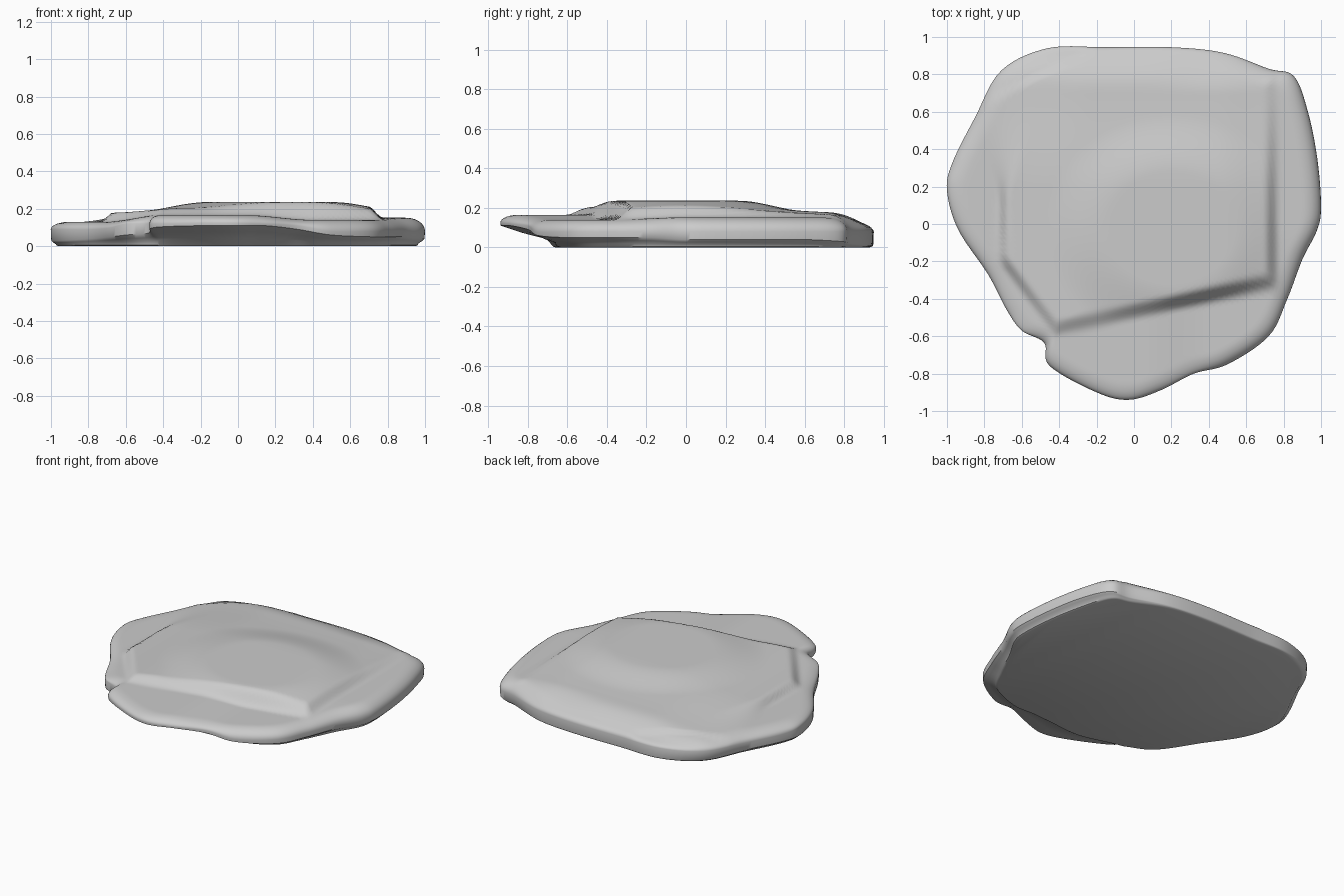
import bpy, bmesh, math

if "Cube" in bpy.data.objects:
    bpy.data.objects.remove(bpy.data.objects["Cube"])

# Rim control points: x, y, base scale, height of widest point, rim height
RIM = [
    (1.00, 0.10, .96, .04, .08), (0.98, 0.35, .96, .04, .08),
    (0.93, 0.60, .96, .04, .08), (0.855, 0.79, .97, .03, .08),
    (0.72, 0.83, .98, .02, .08), (0.48, 0.915, .99, .015, .08),
    (0.20, 0.945, .99, .015, .08), (-0.15, 0.945, .99, .015, .08),
    (-0.46, 0.94, .99, .015, .08), (-0.71, 0.82, .98, .02, .08),
    (-0.85, 0.57, .97, .03, .08), (-0.97, 0.33, .97, .03, .08),
    (-1.00, 0.18, .97, .03, .09), (-0.94, -0.03, .97, .03, .09),
    (-0.78, -0.27, .97, .04, .09), (-0.68, -0.46, .95, .05, .10),
    (-0.60, -0.57, .93, .06, .12), (-0.48, -0.635, .92, .07, .12),
    (-0.45, -0.76, .80, .10, .12), (-0.20, -0.90, .74, .11, .125),
    (-0.03, -0.94, .715, .11, .125), (0.14, -0.89, .74, .11, .12),
    (0.32, -0.80, .81, .09, .11), (0.50, -0.75, .86, .06, .08),
    (0.72, -0.60, .91, .05, .08), (0.82, -0.40, .93, .05, .08),
    (0.90, -0.19, .95, .05, .08), (0.98, -0.03, .96, .04, .08),
]
STEPS = 7


def smooth(a, b, v):
    s = min(1, max(0, (v - a) / (b - a)))
    return s * s * (3 - 2 * s)


def mix(a, b, s):
    return a + (b - a) * s


def closed_spline(pts, steps):
    out, n = [], len(pts)
    for i in range(n):
        p = [pts[(i + k - 1) % n] for k in range(4)]
        for j in range(steps):
            t = j / steps
            out.append([0.5 * (2 * b + (c - a) * t + (2 * a - 5 * b + 4 * c - d) * t * t
                        + (3 * b - a - 3 * c + d) * t ** 3) for a, b, c, d in zip(*p)])
    return out


def top_height(x, y):
    # Outer ledge: lower on the left, back and front right
    low = mix(.130, .165, smooth(-.72, -.4, x))
    low = mix(low, .140, smooth(.05, .4, x))
    low = mix(low, .125, smooth(.70, .92, y))
    low += .012 * smooth(.6, .8, x) * smooth(-.4, 0, y)
    # Raised plateau falling toward the left and back
    high = mix(.178, .205, smooth(-.7, -.25, x))
    high -= .012 * smooth(.45, .75, x)
    high -= .028 * smooth(.2, .8, y)
    # Low swell in the middle
    d = math.hypot((x - .2) / .62, (y + .02) / .55)
    high += .032 * (1 - smooth(.55, 1.1, d))
    # Broken edges of the plateau
    front = y + .50 - .215 * (x + .15)
    left_front = (x + .7) * .79 + (y + .2) * .61
    mask = smooth(-.05, .05, front)
    mask = min(mask, smooth(-.03, .05, .75 - x))
    mask = min(mask, smooth(-.03, .04, left_front))
    fade = .03 + .15 * smooth(.1, .6, y)
    mask = min(mask, smooth(-fade, fade, x + .70))
    mask = min(mask, smooth(-.02, .20, .90 - y))
    # Thin chipped layer at the back left corner
    chip = smooth(-.012, .012, .93 + .45 * (x + .2) - y) if x < -.25 else 1
    return mix(low, high, mask) - .012 * (1 - chip)


outline = closed_spline(RIM, STEPS)
n = len(outline)
bm = bmesh.new()
rings = []


def add_ring(fn):
    rings.append([bm.verts.new(fn(*p)) for p in outline])


# Base, undercut and side wall
add_ring(lambda x, y, b, w, r: (x * (b - .012), y * (b - .012), 0))
add_ring(lambda x, y, b, w, r: (x * b, y * b, .005))
add_ring(lambda x, y, b, w, r: (x * mix(b, 1, .12), y * mix(b, 1, .12), w * .38))
add_ring(lambda x, y, b, w, r: (x * mix(b, 1, .6), y * mix(b, 1, .6), w * .68))
add_ring(lambda x, y, b, w, r: (x * .997, y * .997, w))

# Top surface, rounded over at the rim
scales = [1, .997, .99, .98, .965, .95] + [.93 - .02 * i for i in range(46)]
for t in scales:
    def top(x, y, b, w, r):
        e = min(1, (1 - t) / .10)
        e = math.sqrt(1 - (1 - e) ** 2)
        return x * t, y * t, mix(r, top_height(x * t, y * t), e)
    add_ring(top)

for lower, upper in zip(rings, rings[1:]):
    for i in range(n):
        j = (i + 1) % n
        bm.faces.new((lower[i], lower[j], upper[j], upper[i]))
bm.faces.new(rings[0][::-1])
centre = bm.verts.new((0, 0, top_height(0, 0)))
for i in range(n):
    bm.faces.new((rings[-1][i], rings[-1][(i + 1) % n], centre))
bmesh.ops.recalc_face_normals(bm, faces=bm.faces)

mesh = bpy.data.meshes.new("rock_slab")
bm.to_mesh(mesh)
bm.free()
slab = bpy.data.objects.new("rock_slab", mesh)
bpy.context.collection.objects.link(slab)
bpy.context.view_layer.objects.active = slab
slab.select_set(True)
bpy.ops.object.shade_smooth_by_angle(angle=math.radians(40))
